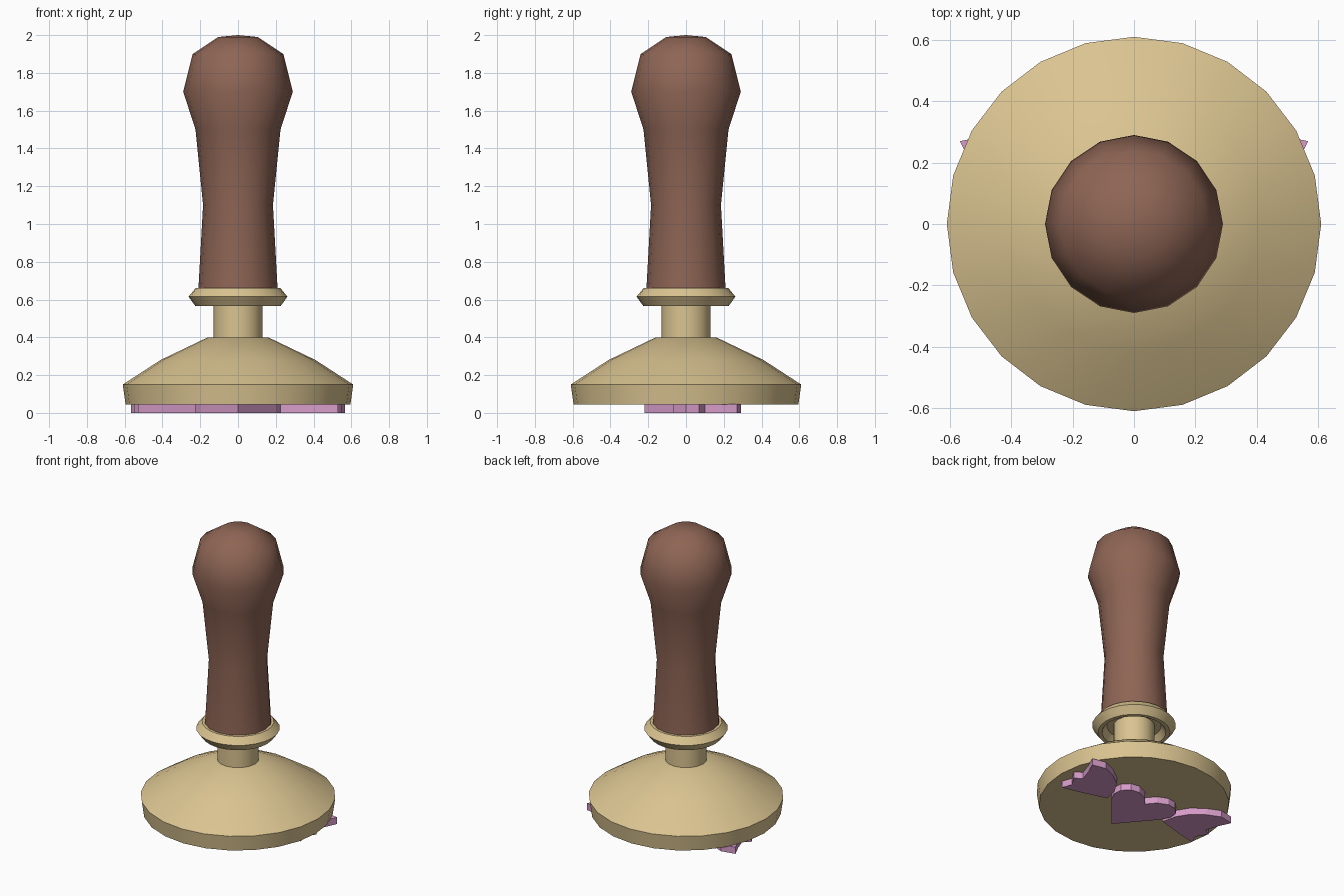
import bpy
import bmesh
import math

default = bpy.data.objects.get("Cube")
if default:
    bpy.data.objects.remove(default, do_unlink=True)


def material(name, rgb):
    mat = bpy.data.materials.new(name)
    mat.use_nodes = True
    mat.diffuse_color = (*rgb, 1)
    mat.node_tree.nodes["Principled BSDF"].inputs["Base Color"].default_value = (*rgb, 1)
    return mat


WOOD = material("brown wood", (0.27, 0.13, 0.09))
BRASS = material("pale brass", (0.70, 0.55, 0.28))
PINK = material("pink", (0.67, 0.33, 0.58))


def finish(name, bm, mat, angle):
    bmesh.ops.remove_doubles(bm, verts=bm.verts, dist=0.0001)
    bmesh.ops.recalc_face_normals(bm, faces=bm.faces)
    mesh = bpy.data.meshes.new(name)
    bm.to_mesh(mesh)
    bm.free()
    mesh.materials.append(mat)
    obj = bpy.data.objects.new(name, mesh)
    bpy.context.collection.objects.link(obj)
    bpy.ops.object.select_all(action="DESELECT")
    obj.select_set(True)
    bpy.context.view_layer.objects.active = obj
    if angle:
        bpy.ops.object.shade_smooth_by_angle(angle=math.radians(angle))
    return obj


def lathe(name, profile, sides, mat, angle):
    """Turn a profile of (radius, height) points around z."""
    bm = bmesh.new()
    verts = [bm.verts.new((r, 0, z)) for r, z in profile]
    edges = [bm.edges.new(pair) for pair in zip(verts, verts[1:])]
    bmesh.ops.spin(bm, geom=verts + edges, cent=(0, 0, 0), axis=(0, 0, 1),
                   angle=math.tau, steps=sides, use_merge=True)
    return finish(name, bm, mat, angle)


def plate(name, outline, height, mat):
    """Extrude a flat outline upward from the ground."""
    bm = bmesh.new()
    face = bm.faces.new([bm.verts.new((x, y, 0)) for x, y in outline])
    top = bmesh.ops.extrude_face_region(bm, geom=[face], use_keep_orig=True)["geom"]
    bmesh.ops.translate(bm, vec=(0, 0, height),
                        verts=[v for v in top if isinstance(v, bmesh.types.BMVert)])
    return finish(name, bm, mat, 0)


# Turned handle
lathe("handle", [(0, 0.65), (0.21, 0.65), (0.185, 1.1), (0.225, 1.5), (0.29, 1.7),
                 (0.24, 1.9), (0.105, 1.99), (0, 2)], 16, WOOD, 60)

# Metal fittings
lathe("collar", [(0, 0.61), (0.17, 0.61), (0.2, 0.565), (0.225, 0.565), (0.262, 0.615),
                 (0.225, 0.66), (0, 0.66)], 24, BRASS, 30)
lathe("neck", [(0, 0.39), (0.13, 0.39), (0.13, 0.62), (0, 0.62)], 16, BRASS, 40)
lathe("base", [(0, 0.045), (0.595, 0.045), (0.61, 0.15), (0.41, 0.28),
               (0.16, 0.4), (0, 0.4)], 24, BRASS, 35)

# Raised heart with a wing on each side
half_heart = [(0, -0.22), (0.2, 0.02), (0.23, 0.08), (0.225, 0.14), (0.18, 0.185),
              (0.12, 0.195), (0.05, 0.165), (0, 0.105)]
plate("heart", half_heart + [(-x, y) for x, y in half_heart[-2:0:-1]], 0.046, PINK)

wing = [(0.225, 0.01), (0.4, -0.04), (0.53, -0.07), (0.505, 0), (0.55, 0.07),
        (0.5, 0.1), (0.53, 0.19), (0.567, 0.27), (0.47, 0.29), (0.38, 0.25),
        (0.3, 0.19), (0.25, 0.11)]
for side, sign in (("left", 1), ("right", -1)):
    plate(side + "_wing", [(sign * x, y) for x, y in wing], 0.046, PINK)
